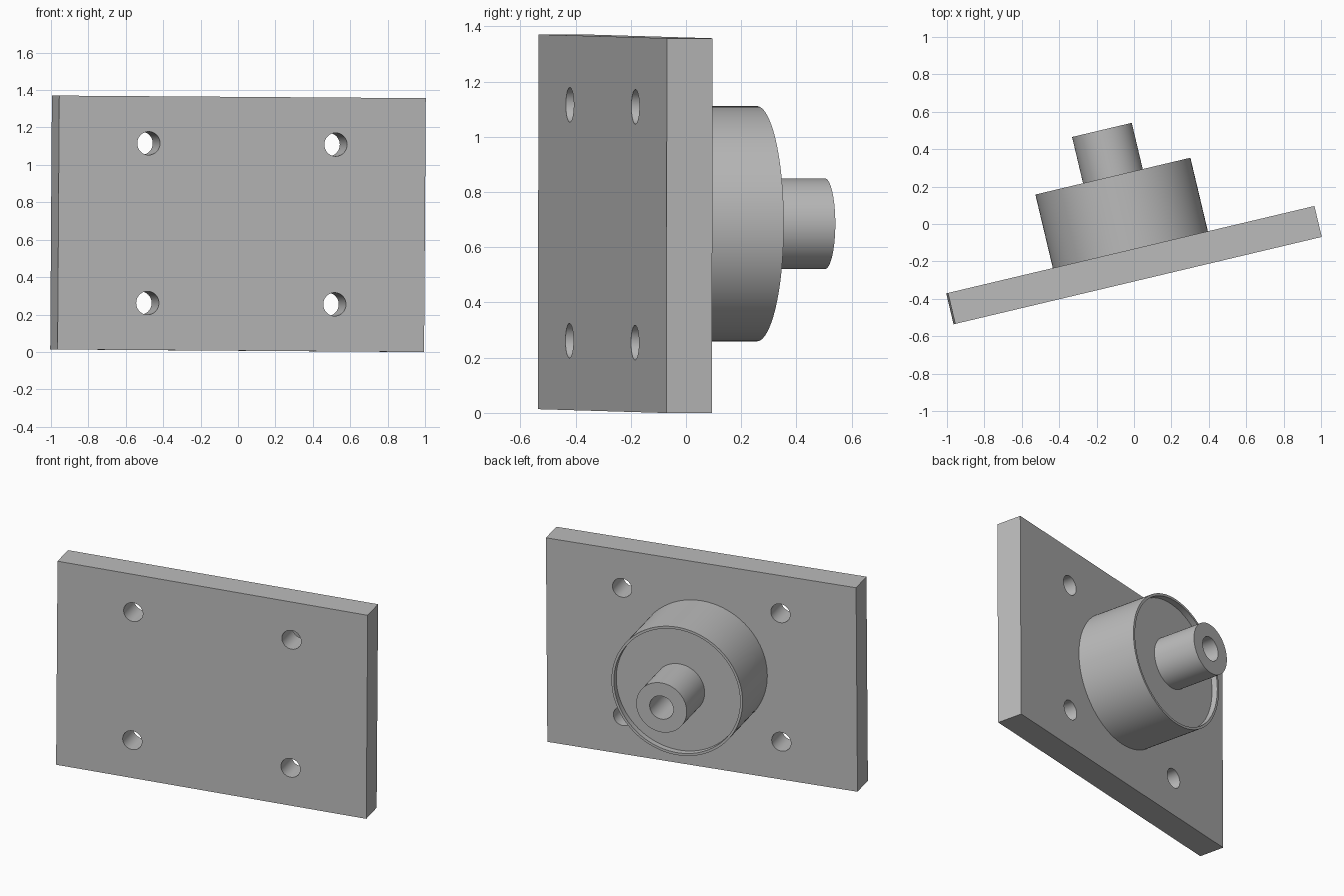
import bpy, bmesh, math
from mathutils import Matrix, Vector

if "Cube" in bpy.data.objects:
    bpy.data.objects.remove(bpy.data.objects["Cube"], do_unlink=True)

# Whole part is yawed and very slightly rolled; local +Y is the hub axis
POSE = (Matrix.Translation((0, -0.22, 0.685))
        @ Matrix.Rotation(math.radians(13.35), 4, 'Z')
        @ Matrix.Rotation(0.0069, 4, 'Y'))

WIDTH, THICK, HEIGHT = 2.014, 0.17, 1.357
BACK = THICK / 2

grey = bpy.data.materials.new("grey metal")
grey.use_nodes = True
grey.diffuse_color = (0.5, 0.5, 0.5, 1)
grey.node_tree.nodes["Principled BSDF"].inputs["Base Color"].default_value = (0.5, 0.5, 0.5, 1)


def make_object(name, bm):
    bmesh.ops.recalc_face_normals(bm, faces=bm.faces)
    mesh = bpy.data.meshes.new(name)
    bm.to_mesh(mesh)
    bm.free()
    mesh.materials.append(grey)
    obj = bpy.data.objects.new(name, mesh)
    bpy.context.collection.objects.link(obj)
    obj.matrix_world = POSE
    return obj


def lathe(name, profile, steps=96):
    """Revolve (radius, distance) points about local Y."""
    bm = bmesh.new()
    verts = [bm.verts.new((r, d, 0)) for r, d in profile]
    edges = [bm.edges.new(pair) for pair in zip(verts, verts[1:])]
    bmesh.ops.spin(bm, geom=verts + edges, cent=(0, 0, 0), axis=(0, 1, 0),
                   angle=math.tau, steps=steps)
    bmesh.ops.remove_doubles(bm, verts=bm.verts, dist=0.0001)
    return make_object(name, bm)


# Mounting plate
bm = bmesh.new()
bmesh.ops.create_cube(bm, size=1)
bmesh.ops.scale(bm, vec=(WIDTH, THICK, HEIGHT), verts=bm.verts)
plate = make_object("mounting_plate", bm)

# Four through holes
bm = bmesh.new()
for x in (-0.514, 0.514):
    for z in (-0.427, 0.427):
        place = Matrix.Translation((x, 0, z)) @ Matrix.Rotation(math.pi / 2, 4, 'X')
        bmesh.ops.create_cone(bm, cap_ends=True, segments=48, radius1=0.0625,
                              radius2=0.0625, depth=0.4, matrix=place)
cutter = make_object("hole_cutter", bm)
cut = plate.modifiers.new("holes", 'BOOLEAN')
cut.object = cutter
cut.solver = 'EXACT'
bpy.context.view_layer.update()
bpy.context.view_layer.objects.active = plate
plate.select_set(True)
bpy.ops.object.modifier_apply(modifier=cut.name)
bpy.data.objects.remove(cutter, do_unlink=True)

# Round hub with a thin raised rim
FLOOR, RIM = 0.45, 0.489
hub = lathe("hub", [(0, BACK), (0.426, BACK), (0.426, RIM), (0.41, RIM),
                    (0.41, FLOOR), (0, FLOOR)])

# Hollow shaft with a blind bore
TIP = 0.743
shaft = lathe("shaft", [(0, FLOOR), (0.164, FLOOR), (0.164, TIP), (0.077, TIP),
                        (0.077, FLOOR + 0.01), (0, FLOOR + 0.01)])

# Smooth round walls, sharp edges
bpy.ops.object.select_all(action='DESELECT')
for obj in (plate, hub, shaft):
    obj.select_set(True)
bpy.ops.object.shade_smooth_by_angle(angle=math.radians(30))
